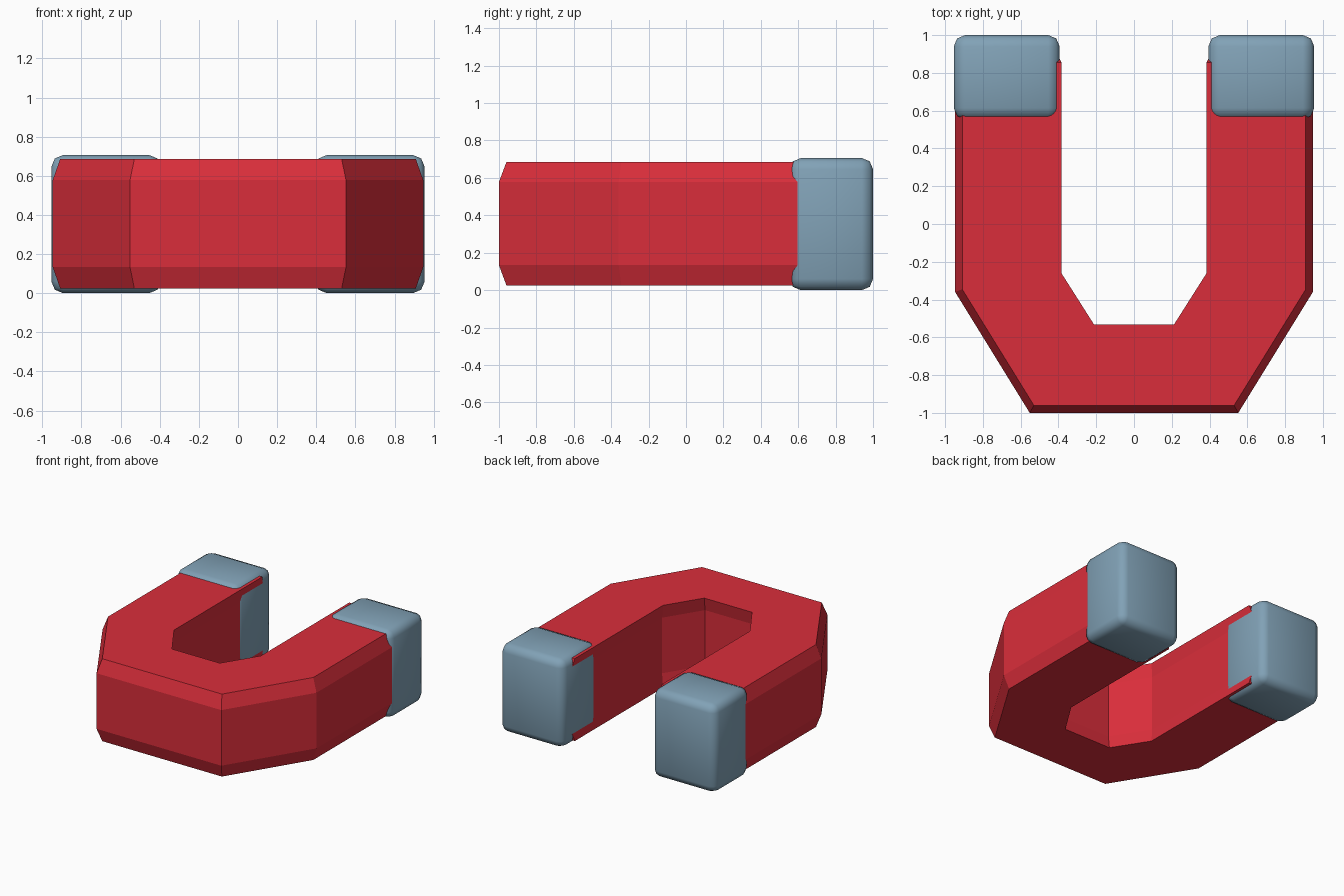
import bpy, bmesh
from math import radians

if "Cube" in bpy.data.objects:
    bpy.data.objects.remove(bpy.data.objects["Cube"])


def material(name, color):
    mat = bpy.data.materials.new(name)
    mat.diffuse_color = color
    mat.use_nodes = True
    mat.node_tree.nodes["Principled BSDF"].inputs["Base Color"].default_value = mat.diffuse_color
    return mat


def add_object(name, bm, mat):
    bmesh.ops.recalc_face_normals(bm, faces=bm.faces[:])
    mesh = bpy.data.meshes.new(name)
    bm.to_mesh(mesh)
    bm.free()
    mesh.materials.append(mat)
    obj = bpy.data.objects.new(name, mesh)
    bpy.context.collection.objects.link(obj)
    return obj


red = material("red_paint", (0.70, 0.027, 0.043, 1))
steel = material("steel", (0.22, 0.36, 0.47, 1))

# Horseshoe body: U outline stacked in four levels, shrunk at top and bottom
half = [(0.22, -0.555), (0.401, -0.27), (0.401, 0.892),
        (0.947, 0.892), (0.947, -0.36), (0.552, -1.0)]
outline = half + [(-x, y) for x, y in reversed(half)]
levels = [(0.025, 0.96), (0.133, 1.0), (0.578, 1.0), (0.685, 0.96)]

bm = bmesh.new()
rings = [[bm.verts.new((x * s, y * s, z)) for x, y in outline] for z, s in levels]
n = len(outline)
for low, high in zip(rings, rings[1:]):
    for i in range(n):
        j = (i + 1) % n
        bm.faces.new((low[i], low[j], high[j], high[i]))
# Top and bottom as mirrored quads plus the bridge across the bend
for ring in (rings[0], rings[-1]):
    for a, b, c, d in ((0, 1, 4, 5), (1, 2, 3, 4), (11, 10, 7, 6),
                       (10, 9, 8, 7), (0, 5, 6, 11)):
        bm.faces.new((ring[a], ring[b], ring[c], ring[d]))
add_object("magnet_body", bm, red)

# Steel pole tips: rounded blocks over the ends of the arms
for side, label in ((-1, "left"), (1, "right")):
    bm = bmesh.new()
    bmesh.ops.create_cube(bm, size=1)
    for v in bm.verts:
        v.co = (side * 0.674 + v.co.x * 0.56,
                0.777 + v.co.y * 0.446,
                0.353 + v.co.z * 0.706)
    tip = add_object(label + "_pole_tip", bm, steel)
    bevel = tip.modifiers.new("rounding", 'BEVEL')
    bevel.width = 0.06
    bevel.segments = 2
    bpy.ops.object.select_all(action='DESELECT')
    tip.select_set(True)
    bpy.context.view_layer.objects.active = tip
    bpy.ops.object.modifier_apply(modifier="rounding")
    bpy.ops.object.shade_smooth_by_angle(angle=radians(50))
